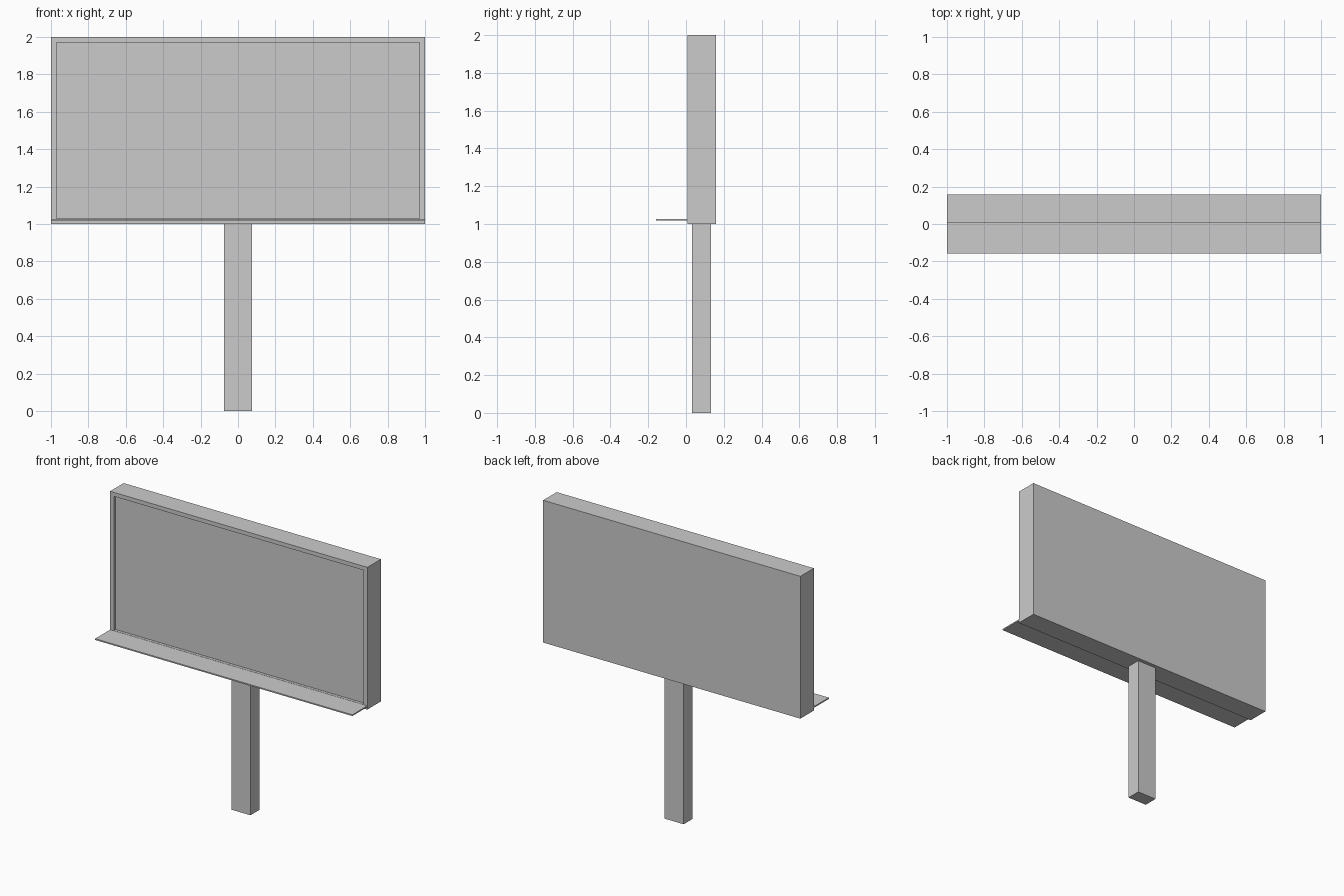
import bpy, bmesh
from mathutils import Vector

if "Cube" in bpy.data.objects:
    bpy.data.objects.remove(bpy.data.objects["Cube"])


def box(name, lo, hi):
    """Axis-aligned box between two corners."""
    lo, hi = Vector(lo), Vector(hi)
    bm = bmesh.new()
    bmesh.ops.create_cube(bm, size=1)
    for v in bm.verts:
        v.co = (lo + hi) / 2 + v.co * (hi - lo)
    mesh = bpy.data.meshes.new(name)
    bm.to_mesh(mesh)
    bm.free()
    obj = bpy.data.objects.new(name, mesh)
    bpy.context.collection.objects.link(obj)
    return obj


FRONT, BACK = 0.008, 0.158

# Display board: front face inset into a rim, then pushed back
board = box("display_board", (-1, FRONT, 1), (1, BACK, 2))
bm = bmesh.new()
bm.from_mesh(board.data)
bm.normal_update()
face = min(bm.faces, key=lambda f: f.calc_center_median().y)
bmesh.ops.inset_region(bm, faces=[face], thickness=0.04)
inner = bmesh.ops.extrude_discrete_faces(bm, faces=[face])["faces"][0]
bmesh.ops.translate(bm, verts=inner.verts, vec=(0, 0.02, 0))
bm.to_mesh(board.data)
bm.free()

# Maintenance ledge along the bottom of the front
box("front_ledge", (-1, -0.158, 1.018), (1, FRONT, 1.027))

# Support post centred under the board
box("support_post", (-0.074, 0.033, 0), (0.074, 0.132, 1))
